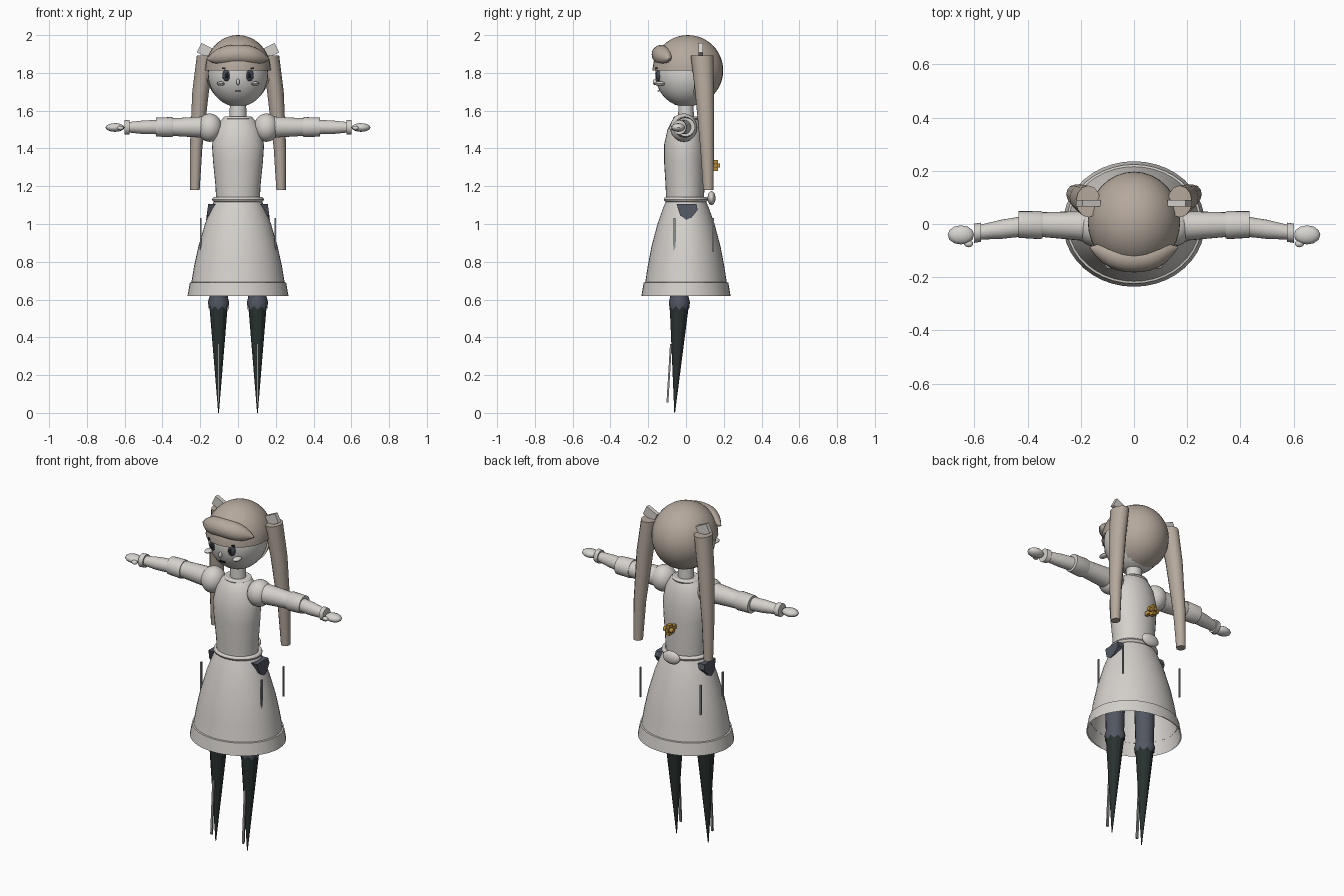
import bpy, bmesh, math
from mathutils import Vector

if "Cube" in bpy.data.objects:
    bpy.data.objects.remove(bpy.data.objects["Cube"])


def mat(name, rgb):
    m = bpy.data.materials.new(name)
    m.diffuse_color = (*rgb, 1)
    m.use_nodes = True
    m.node_tree.nodes["Principled BSDF"].inputs["Base Color"].default_value = m.diffuse_color
    return m


CLOTH = mat("pale_cloth", (0.66, 0.63, 0.60))
SKIN = mat("pale_skin", (0.68, 0.66, 0.63))
HAIR = mat("ash_hair", (0.46, 0.395, 0.335))
SLATE = mat("slate", (0.085, 0.095, 0.12))
DARK = mat("dark_stocking", (0.022, 0.032, 0.03))
EYE = mat("eye_grey", (0.055, 0.065, 0.085))
BLACK = mat("brow_black", (0.012, 0.012, 0.014))
GOLD = mat("gold", (0.48, 0.27, 0.05))
TRIM = mat("grey_trim", (0.28, 0.29, 0.28))


def finish(bm, name, material, smooth=True):
    bmesh.ops.recalc_face_normals(bm, faces=bm.faces)
    me = bpy.data.meshes.new(name)
    bm.to_mesh(me)
    bm.free()
    ob = bpy.data.objects.new(name, me)
    bpy.context.collection.objects.link(ob)
    me.materials.append(material)
    if smooth:
        bpy.ops.object.select_all(action='DESELECT')
        ob.select_set(True)
        bpy.context.view_layer.objects.active = ob
        bpy.ops.object.shade_smooth_by_angle(angle=math.radians(40))
    return ob


def loft(name, rings, material, axis='z', n=24, caps=True, smooth=True, zig=0):
    """Elliptic rings (x, y, z, r1, r2) bridged in order; zig makes the first ring jagged."""
    bm = bmesh.new()
    loops = []
    for k, (x, y, z, a, b) in enumerate(rings):
        loop = []
        for i in range(n):
            t = 2 * math.pi * i / n
            c, s = a * math.cos(t), b * math.sin(t)
            off = zig if (k == 0 and i % 2) else 0
            p = (x + c, y + s, z + off) if axis == 'z' else (x, y + c, z + s)
            loop.append(bm.verts.new(p))
        loops.append(loop)
    for l0, l1 in zip(loops, loops[1:]):
        for i in range(n):
            j = (i + 1) % n
            bm.faces.new((l0[i], l0[j], l1[j], l1[i]))
    if caps:
        bm.faces.new(loops[0])
        bm.faces.new(loops[-1])
    return finish(bm, name, material, smooth)


def ball(name, loc, r, material, n=24):
    bm = bmesh.new()
    bmesh.ops.create_uvsphere(bm, u_segments=n, v_segments=n // 2 + 2, radius=1)
    bmesh.ops.scale(bm, vec=r, verts=bm.verts)
    bmesh.ops.translate(bm, vec=loc, verts=bm.verts)
    return finish(bm, name, material)


def box(name, loc, size, material, rot=(0, 0, 0)):
    bm = bmesh.new()
    bmesh.ops.create_cube(bm, size=1)
    bmesh.ops.scale(bm, vec=size, verts=bm.verts)
    ob = finish(bm, name, material, False)
    ob.location, ob.rotation_euler = loc, rot
    return ob


def ring(name, loc, rx, ry, r, material):
    """Flat elliptic band with a round section."""
    rings = [(loc[0], loc[1], loc[2] + r * math.sin(t), rx + r * math.cos(t), ry + r * math.cos(t))
             for t in [2 * math.pi * i / 10 for i in range(11)]]
    return loft(name, rings, material, n=40, caps=False)


# head
ball("head", (0, 0, 1.797), (0.16, 0.163, 0.177), SKIN, 32)
loft("neck", [(0, 0, 1.54, .045, .042), (0, 0, 1.65, .043, .04)], SKIN)

# hair cap: full dome on top, only the back half below the fringe line
bm = bmesh.new()
bmesh.ops.create_uvsphere(bm, u_segments=32, v_segments=24, radius=1)
bmesh.ops.scale(bm, vec=(0.174, 0.187, 0.187), verts=bm.verts)
bmesh.ops.translate(bm, vec=(0, 0.01, 1.813), verts=bm.verts)
cut = [f for f in bm.faces if f.calc_center_median().z < 1.815 and f.calc_center_median().y < 0.05]
bmesh.ops.delete(bm, geom=cut, context='FACES')
finish(bm, "hair_cap", HAIR)

# rolled fringe, curving around the forehead
fringe = []
for i in range(17):
    u = -1 + i / 8
    x = 0.166 * math.sin(u * math.pi / 2)
    r = max(0.052 * (1 - abs(x / 0.167) ** 3.5), 0.004)
    fringe.append((x, -0.13 + 1.5 * x * x, 1.897 - 0.9 * x * x, r, r))
loft("fringe", fringe, HAIR, axis='x', n=16)

# face
ball("nose", (0, -0.164, 1.752), (0.009, 0.012, 0.017), SKIN, 12)
box("mouth", (0, -0.145, 1.705), (0.034, 0.012, 0.006), BLACK)

# torso, collar and belt
loft("torso", [(0, -.005, 1.125, .116, .10), (0, -.005, 1.2, .119, .103), (0, -.008, 1.33, .132, .108),
               (0, -.008, 1.42, .138, .108), (0, -.006, 1.5, .12, .092), (0, -.003, 1.55, .09, .07),
               (0, 0, 1.567, .07, .055)], CLOTH, n=32)
ring("collar", (0, 0, 1.558), .068, .058, .011, CLOTH)
ring("belt", (0, 0, 1.13), .124, .104, .013, CLOTH)
ball("back_pouch", (0, 0.135, 1.137), (0.055, 0.021, 0.037), CLOTH)

# skirt, open underneath, with hem band
loft("skirt", [(0, 0, .62, .262, .23), (0, 0, .69, .247, .216), (0, 0, .78, .232, .202), (0, 0, .88, .21, .183),
               (0, 0, 1.0, .175, .151), (0, 0, 1.08, .145, .123), (0, 0, 1.13, .122, .102)],
     CLOTH, n=40, caps=False)
loft("skirt_hem", [(0, 0, .62, .267, .236), (0, 0, .69, .255, .224), (0, 0, .692, .246, .215)],
     CLOTH, n=40, caps=False)

# gold winding key on the back
box("key_plate", (0, 0.155, 1.31), (0.022, 0.03, 0.06), GOLD)
box("key_shaft", (0, 0.14, 1.31), (0.018, 0.08, 0.022), GOLD)
loft("key_bar", [(-.032, .158, 1.31, .013, .013), (.032, .158, 1.31, .013, .013)], GOLD, axis='x', n=10)

for s, side in ((-1, "left"), (1, "right")):
    # eyes, brows and cheeks
    ball("eye_" + side, (s * .059, -.143, 1.787), (.024, .016, .032), EYE, 16)
    ball("pupil_" + side, (s * .059, -.154, 1.787), (.011, .008, .017), BLACK, 12)
    box("brow_" + side, (s * .06, -.153, 1.822), (.05, .018, .009), BLACK, (0, -s * .12, 0))
    ball("cheek_" + side, (s * .092, -.138, 1.743), (.021, .032, .011), SKIN, 12)

    # long side tail and its tie
    loft("hair_tail_" + side, [(s * .228, .118, 1.18, .025, .027), (s * .222, .112, 1.4, .033, .036),
                               (s * .198, .098, 1.7, .044, .05), (s * .172, .085, 1.893, .046, .06)], HAIR, n=12)
    box("hair_tie_" + side, (s * .172, .078, 1.917), (.075, .024, .055), CLOTH, (0, -s * .45, 0))

    # sleeve, arm and hand
    ball("shoulder_" + side, (s * .15, -.012, 1.51), (.066, .072, .075), CLOTH)
    loft("upper_sleeve_" + side, [(s * .17, -.008, 1.513, .057, .057), (s * .355, -.002, 1.513, .046, .046)],
         CLOTH, axis='x')
    loft("lower_sleeve_" + side, [(s * .345, -.004, 1.513, .05, .05), (s * .353, -.004, 1.513, .053, .053),
                                  (s * .434, -.002, 1.513, .05, .05)], CLOTH, axis='x')
    loft("forearm_" + side, [(s * .425, -.01, 1.513, .038, .038), (s * .5, -.02, 1.512, .036, .036),
                             (s * .595, -.033, 1.512, .026, .026)], CLOTH, axis='x')
    loft("wrist_cuff_" + side, [(s * .575, -.031, 1.512, .036, .038), (s * .602, -.035, 1.512, .036, .038)],
         CLOTH, axis='x')
    ball("hand_" + side, (s * .651, -.041, 1.511), (.05, .036, .023), SKIN, 12)
    ball("thumb_" + side, (s * .622, -.074, 1.508), (.018, .014, .012), SKIN, 10)

    # hip patch: pointed plate following the skirt flank
    bm = bmesh.new()
    outline = [(-.05, 1.105), (.055, 1.105), (.062, 1.075), (.03, 1.035), (.002, 1.022), (-.03, 1.045)]
    vs = [bm.verts.new((s * (.158 + .13 * (1.105 - z)), y, z)) for y, z in outline]
    f = bm.faces.new(vs)
    ext = bmesh.ops.extrude_face_region(bm, geom=[f], use_keep_orig=True)
    moved = [v for v in ext["geom"] if isinstance(v, bmesh.types.BMVert)]
    bmesh.ops.translate(bm, vec=Vector((-s * .04, 0, 0)), verts=moved)
    finish(bm, "hip_patch_" + side, SLATE, False)

    # hanging skirt ribbons
    for y, end in ((-.06, "front"), (.143, "back")):
        box(f"ribbon_{end}_{side}", (s * .197, y, .943), (.007, .011, .175), TRIM)

    # thigh, jagged garter cuff and pointed stocking
    x, y = s * .103, -.035
    loft("thigh_" + side, [(x, y, .58, .048, .048), (x, y, .85, .056, .056)], SLATE, n=16)
    loft("garter_" + side, [(x, y, .545, .051, .051), (x, y, .585, .056, .056), (x, y, .61, .05, .05)],
         SLATE, n=16, zig=.02)
    loft("stocking_" + side, [(x, -.06, 0, .002, .002), (x, y, .585, .05, .052)], DARK, n=12, smooth=False)
    box("shin_strip_" + side, (x, -.089, .21), (.012, .01, .31), TRIM, (-.06, 0, 0))
